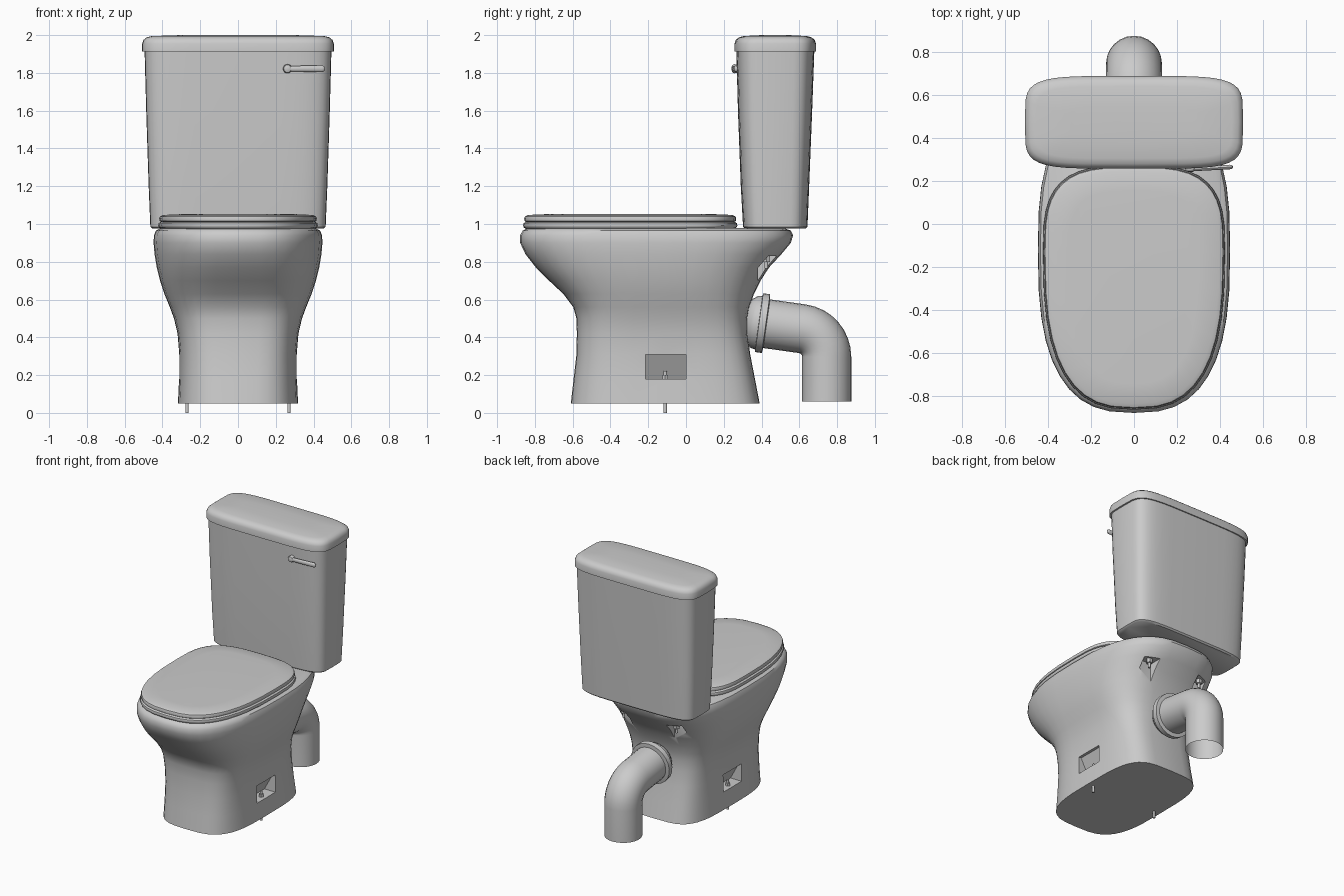
import bpy, bmesh
from math import sin, cos, pi, radians, copysign

if "Cube" in bpy.data.objects:
    bpy.data.objects.remove(bpy.data.objects["Cube"])


def finish(ob, angle=40):
    bpy.ops.object.select_all(action='DESELECT')
    ob.select_set(True)
    bpy.context.view_layer.objects.active = ob
    bpy.ops.object.shade_smooth_by_angle(angle=radians(angle))


def skin(name, rings, caps=True, smooth=True):
    """Join equal-length rings of points into one surface."""
    bm = bmesh.new()
    vs = [[bm.verts.new(p) for p in r] for r in rings]
    n = len(vs[0])
    for a, b in zip(vs, vs[1:]):
        for i in range(n):
            j = (i + 1) % n
            bm.faces.new((a[i], a[j], b[j], b[i]))
    if caps:
        bm.faces.new(vs[0][::-1])
        bm.faces.new(vs[-1])
    bmesh.ops.recalc_face_normals(bm, faces=bm.faces)
    me = bpy.data.meshes.new(name)
    bm.to_mesh(me)
    bm.free()
    ob = bpy.data.objects.new(name, me)
    bpy.context.collection.objects.link(ob)
    if smooth:
        finish(ob)
    return ob


def oval(z, a, yf, yb, yc, nf, nb, count=40):
    """Superellipse with its own front and back length and squareness."""
    pts = []
    for i in range(count):
        t = 2 * pi * i / count
        c, s = cos(t), sin(t)
        n, length = (nb, yb - yc) if s > 0 else (nf, yc - yf)
        pts.append((a * copysign(abs(c) ** (2 / n), c),
                    yc + length * copysign(abs(s) ** (2 / n), s), z))
    return pts


def hoop(y, z, r, deg, count=24):
    """Circle whose axis lies in the y-z plane at the given slope."""
    a = radians(deg)
    return [(r * cos(t), y - r * sin(t) * sin(a), z + r * sin(t) * cos(a))
            for t in (2 * pi * i / count for i in range(count))]


def rod(name, x, y, z0, z1, r, count=10):
    return skin(name, [[(x + r * cos(2 * pi * i / count), y + r * sin(2 * pi * i / count), z)
                        for i in range(count)] for z in (z0, z1)])


# Bowl and pedestal: z, half width, front, back, front and back squareness
bowl = skin("bowl", [oval(z, a, f, b, -0.12, nf, nb) for z, a, f, b, nf, nb in [
    (0.05, 0.318, -0.61, 0.39, 3.3, 4.0),
    (0.18, 0.312, -0.595, 0.365, 3.4, 4.0),
    (0.31, 0.311, -0.58, 0.34, 3.5, 4.0),
    (0.42, 0.32, -0.578, 0.325, 3.5, 3.8),
    (0.50, 0.339, -0.58, 0.325, 3.4, 3.6),
    (0.56, 0.361, -0.597, 0.335, 3.3, 3.4),
    (0.63, 0.39, -0.65, 0.36, 3.1, 3.2),
    (0.70, 0.413, -0.725, 0.395, 2.9, 3.0),
    (0.77, 0.43, -0.795, 0.44, 2.8, 2.9),
    (0.84, 0.442, -0.85, 0.505, 2.7, 2.8),
    (0.90, 0.447, -0.878, 0.555, 2.7, 2.8),
    (0.94, 0.445, -0.878, 0.567, 2.7, 2.8),
    (0.965, 0.435, -0.865, 0.555, 2.7, 2.8),
    (0.978, 0.41, -0.84, 0.52, 2.7, 2.8)]], smooth=False)

# Bolt pockets in the foot and under the tank shelf, with bolts and nuts
for s, side in ((1, "right"), (-1, "left")):
    foot = [(0.22, 0.18), (0.29, 0.31), (0.5, 0.31), (0.5, 0.18)]
    shelf = [(0.38, 0.69), (0.38, 0.83), (0.65, 0.83), (0.65, 0.69)]
    cutters = [
        skin("foot_cutter", [[(s * x, y, z) for x, z in foot] for y in (-0.215, 0.0)], smooth=False),
        skin("shelf_cutter", [[(s * x, y, z) for y, z in shelf] for x in (0.17, 0.27)], smooth=False)]
    for cut in cutters:
        cut.hide_render = True
        mod = bowl.modifiers.new("pocket", 'BOOLEAN')
        mod.object = cut
        mod.solver = 'EXACT'
        bpy.ops.object.select_all(action='DESELECT')
        bowl.select_set(True)
        bpy.context.view_layer.objects.active = bowl
        bpy.ops.object.modifier_apply(modifier=mod.name)
        bpy.data.objects.remove(cut)
    rod("floor_bolt_" + side, s * 0.27, -0.11, 0.0, 0.222, 0.009)
    rod("floor_nut_" + side, s * 0.27, -0.11, 0.178, 0.2, 0.018, 6)
    rod("tank_bolt_" + side, s * 0.22, 0.425, 0.765, 1.0, 0.01)
    rod("tank_nut_" + side, s * 0.22, 0.425, 0.8, 0.835, 0.022, 6)
finish(bowl)

# Seat and its cover
def slab(name, layers):
    skin(name, [oval(z, 0.423 - i, -0.863 + i, 0.272 - i, -0.13, 2.7, 3.2)
                for z, i in layers])


slab("seat", [(0.97, 0.02), (0.982, 0.004), (0.992, 0.0), (1.004, 0.003), (1.012, 0.015)])
slab("seat_cover", [(1.008, 0.02), (1.016, 0.008), (1.028, 0.006), (1.04, 0.01),
                    (1.048, 0.028), (1.052, 0.12)])

# Tank and its lid
def box_rings(rows):
    return [oval(z, a, f, b, (f + b) / 2, 5, 5) for z, a, f, b in rows]


skin("tank", box_rings([(0.975, 0.452, 0.312, 0.632), (0.985, 0.464, 0.302, 0.643),
                        (1.2, 0.473, 0.29, 0.652), (1.6, 0.486, 0.275, 0.668),
                        (1.93, 0.495, 0.266, 0.68)]))
skin("tank_lid", box_rings([(1.912, 0.507, 0.257, 0.688), (1.955, 0.507, 0.257, 0.688),
                            (1.975, 0.5, 0.264, 0.681), (1.988, 0.484, 0.28, 0.665),
                            (1.995, 0.455, 0.305, 0.64), (2.0, 0.3, 0.40, 0.545)]))

# Flush handle: round boss and tapered lever
skin("handle_boss", [hoop(y, 1.822, r, 0, 16) for y, r in
                     [(0.285, 0.022), (0.255, 0.024), (0.246, 0.02), (0.242, 0.01)]]
     ).location.x = 0.262
skin("handle_lever", [[(x, 0.253 + 0.012 * (x - 0.25) / 0.2 + 0.6 * r * cos(t), 1.822 + r * sin(t))
                       for t in (2 * pi * i / 12 for i in range(12))]
                      for x, r in [(0.245, 0.008), (0.255, 0.015), (0.35, 0.016),
                                   (0.445, 0.018), (0.456, 0.014), (0.46, 0.006)]])

# Outlet socket and collar, sloping down along the pipe axis
def axis(y):
    return y, 0.4455 + 0.14 * (0.616 - y)


skin("outlet_socket", [hoop(*axis(y), r, -8) for y, r in
                       [(0.25, 0.08), (0.318, 0.09), (0.335, 0.118), (0.36, 0.138), (0.40, 0.147)]])
skin("outlet_collar", [hoop(*axis(y), r, -8) for y, r in
                       [(0.385, 0.14), (0.387, 0.157), (0.423, 0.157), (0.427, 0.13)]])

# Waste pipe: sloped run, bend, open vertical drop
pipe = [hoop(*axis(0.40), 0.13, -8)]
for k in range(9):
    deg = -8 - 82 * k / 8
    a = radians(deg)
    pipe.append(hoop(0.595 - 0.15 * sin(a), 0.297 + 0.15 * cos(a), 0.13, deg))
pipe.append(hoop(0.745, 0.06, 0.13, -90))
skin("waste_pipe", pipe, caps=False)
